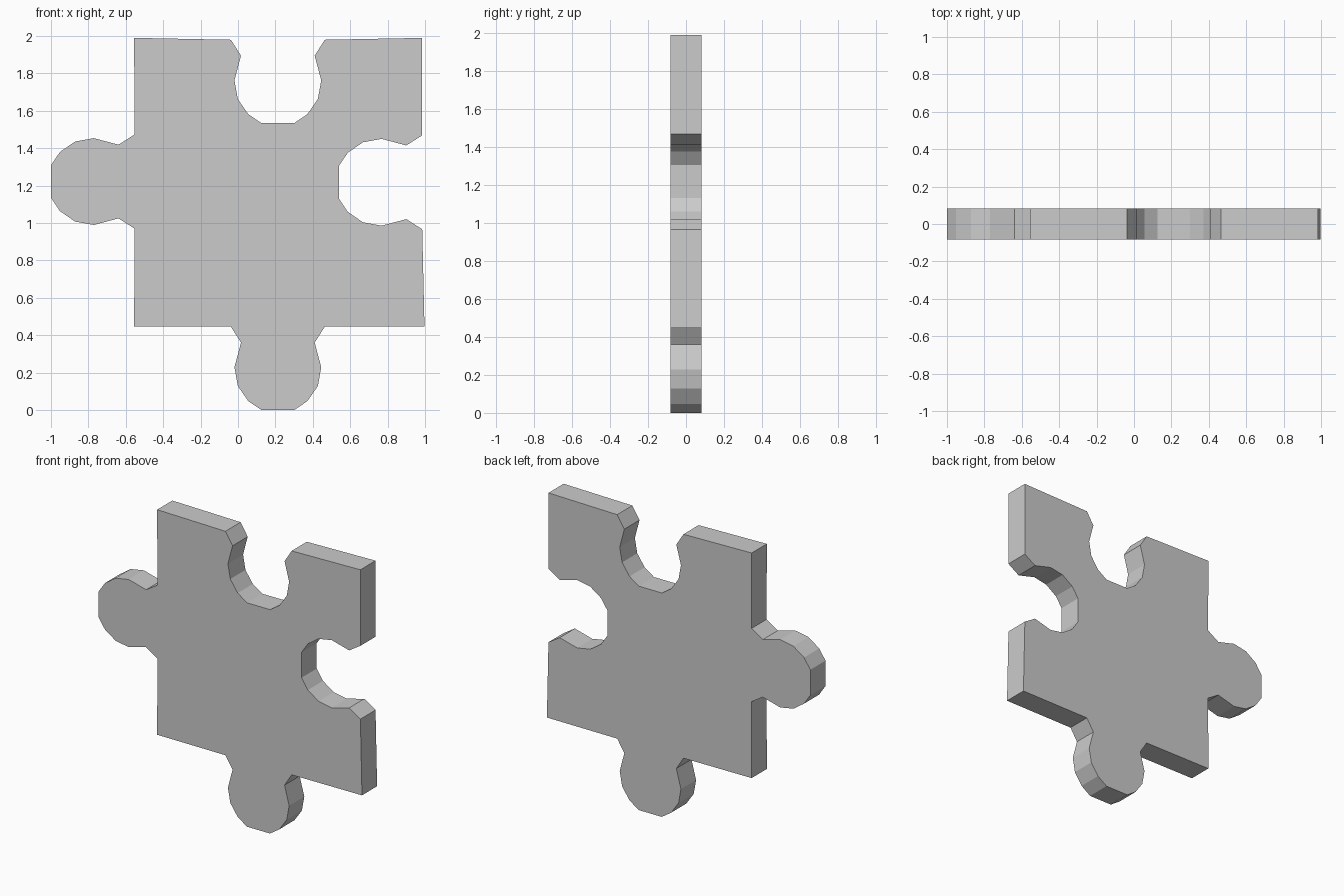
import bpy
import bmesh
from mathutils import Vector

if "Cube" in bpy.data.objects:
    bpy.data.objects.remove(bpy.data.objects["Cube"])

HALF_THICKNESS = 0.082

# Half profile of a knob: (offset from knob axis, depth from the piece's edge)
KNOB = [(0.251, 0.0), (0.197, 0.085), (0.232, 0.217), (0.214, 0.317),
        (0.158, 0.398), (0.087, 0.446)]


def knob(centre, along, outward):
    """Points of a knob or socket, travelling in the 'along' direction."""
    c, a, o = Vector(centre), Vector(along), Vector(outward)
    first = [c - a * w + o * d for w, d in KNOB]
    second = [c + a * w + o * d for w, d in reversed(KNOB)]
    return first + second


# Outline in x, z: each corner is followed by the knob or socket on its side
outline = [Vector((-0.555, 0.448))]
outline += knob((0.213, 0.446), (1, 0), (0, -1))      # bottom knob
outline += [Vector((0.997, 0.448))]
outline += knob((0.985, 1.218), (0, 1), (-1, 0))      # right socket
outline += [Vector((0.985, 1.99))]
outline += knob((0.213, 1.98), (-1, 0), (0, -1))      # top socket
outline += [Vector((-0.555, 1.99))]
outline += knob((-0.554, 1.222), (0, -1), (-1, 0))    # left knob

# Extrude the outline into a flat-shaded slab
bm = bmesh.new()
face = bm.faces.new([bm.verts.new((p.x, -HALF_THICKNESS, p.y)) for p in outline])
result = bmesh.ops.extrude_face_region(bm, geom=[face], use_keep_orig=True)
moved = [g for g in result["geom"] if isinstance(g, bmesh.types.BMVert)]
bmesh.ops.translate(bm, verts=moved, vec=(0, 2 * HALF_THICKNESS, 0))
bmesh.ops.recalc_face_normals(bm, faces=bm.faces)

mesh = bpy.data.meshes.new("jigsaw_piece")
bm.to_mesh(mesh)
bm.free()
piece = bpy.data.objects.new("jigsaw_piece", mesh)
bpy.context.collection.objects.link(piece)
